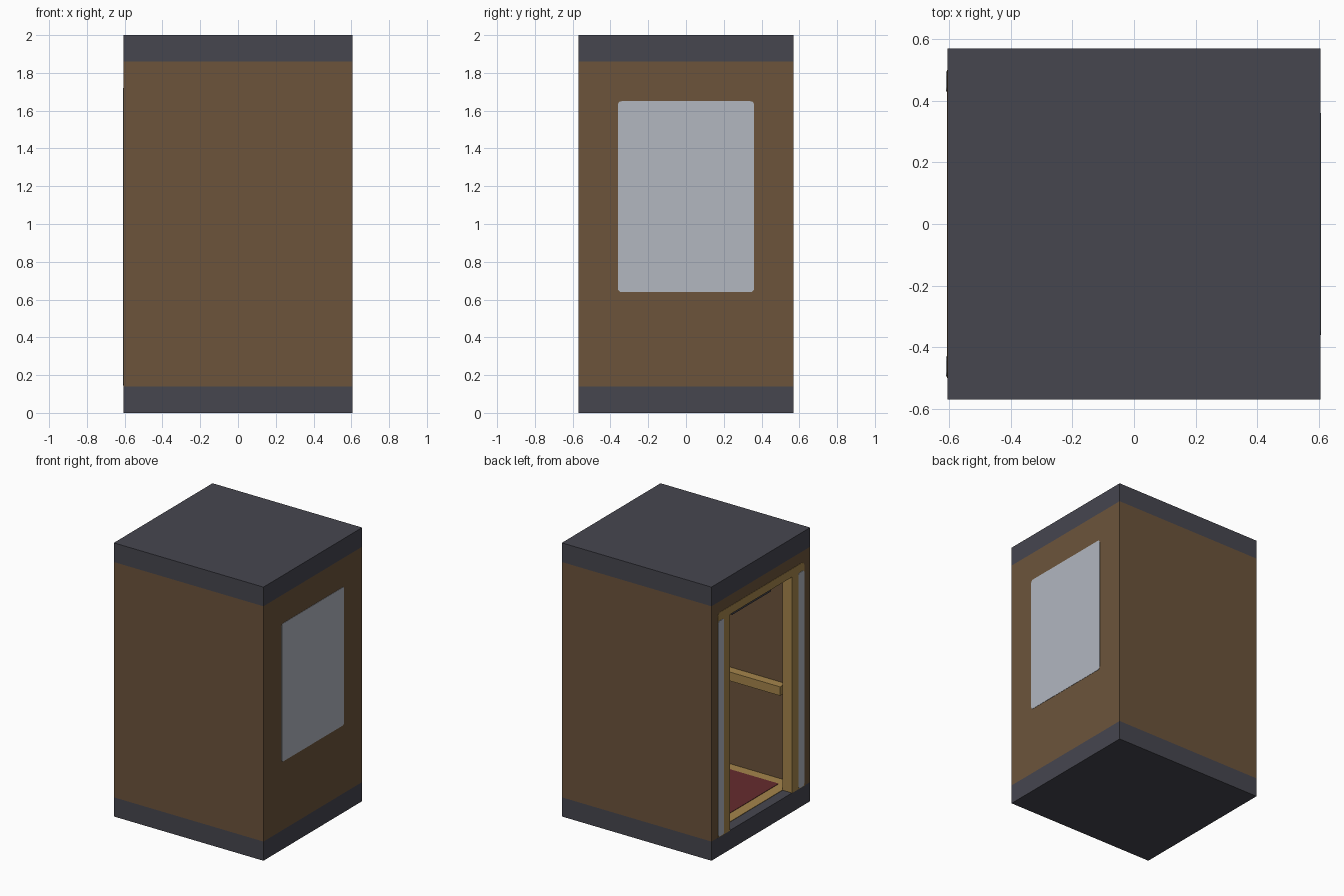
import bpy, bmesh, math

cube = bpy.data.objects.get("Cube")
if cube:
    bpy.data.objects.remove(cube, do_unlink=True)


def material(name, rgb):
    """Flat material from 0-255 display values."""
    lin = [((c / 255 + 0.055) / 1.055) ** 2.4 for c in rgb] + [1.0]
    m = bpy.data.materials.new(name)
    m.use_nodes = True
    m.diffuse_color = lin
    m.node_tree.nodes["Principled BSDF"].inputs["Base Color"].default_value = lin
    return m


WOOD = material("wood brown", (108, 84, 59))
SLATE = material("slate grey", (70, 70, 79))
STEEL = material("pale steel", (178, 183, 192))
GOLD = material("brass gold", (165, 133, 75))
RED = material("carpet red", (101, 43, 46))


def finish(name, bm, mat):
    bmesh.ops.recalc_face_normals(bm, faces=bm.faces)
    mesh = bpy.data.meshes.new(name)
    bm.to_mesh(mesh)
    bm.free()
    mesh.materials.append(mat)
    ob = bpy.data.objects.new(name, mesh)
    bpy.context.collection.objects.link(ob)
    return ob


def box(name, mat, x, y, z):
    """Box from (min, max) ranges."""
    bm = bmesh.new()
    bmesh.ops.create_cube(bm, size=1)
    for v in bm.verts:
        v.co = [(r[0] + r[1]) / 2 + c * (r[1] - r[0]) for c, r in zip(v.co, (x, y, z))]
    return finish(name, bm, mat)


def plate(name, mat, points, x0, x1):
    """Extrude a (y, z) outline between two x positions."""
    bm = bmesh.new()
    face = bm.faces.new([bm.verts.new((x0, y, z)) for y, z in points])
    new = bmesh.ops.extrude_face_region(bm, geom=[face])["geom"]
    bmesh.ops.translate(bm, vec=(x1 - x0, 0, 0),
                        verts=[g for g in new if isinstance(g, bmesh.types.BMVert)])
    return finish(name, bm, mat)


def arc(cy, cz, r, start):
    """Quarter-circle corner, counter-clockwise from start degrees."""
    return [(cy + r * math.cos(math.radians(start + 22.5 * i)),
             cz + r * math.sin(math.radians(start + 22.5 * i))) for i in range(5)]


def rounded(y0, y1, z0, z1, r):
    return (arc(y1 - r, z1 - r, r, 0) + arc(y0 + r, z1 - r, r, 90)
            + arc(y0 + r, z0 + r, r, 180) + arc(y1 - r, z0 + r, r, 270))


HX, HY = 0.605, 0.57            # outer half sizes
T = 0.075                       # wall thickness
IX, IY = HX - T, HY - T         # inner half sizes
Z0, Z1 = 0.14, 1.86             # cabin floor and ceiling
DOOR, POST, TRIM = 0.36, 0.43, 0.50
LINTEL, TOP = 1.72, 1.78

# Base and roof slabs
box("base_slab", SLATE, (-HX, HX), (-HY, HY), (0, Z0))
box("roof_slab", SLATE, (-HX, HX), (-HY, HY), (Z1, 2))

# Solid walls
box("front_wall", WOOD, (-HX, HX), (-HY, -IY), (Z0, Z1))
box("back_wall", WOOD, (-HX, HX), (IY, HY), (Z0, Z1))
box("window_wall", WOOD, (IX, HX), (-IY, IY), (Z0, Z1))

# Door wall around the opening
box("door_wall_header", WOOD, (-HX, -IX), (-IY, IY), (TOP, Z1))
for side, s in (("front", -1), ("back", 1)):
    box(side + "_door_wall", WOOD, (-HX, -IX), sorted((s * POST, s * IY)), (Z0, TOP))
    box(side + "_door_post", GOLD, (-HX, -IX), sorted((s * DOOR, s * POST)), (Z0, LINTEL))
    y0, y1 = sorted((s * POST, s * (TRIM - 0.005)))
    plate(side + "_door_strip", STEEL, rounded(y0, y1, Z0 + 0.005, LINTEL, 0.015),
          -HX, -HX - 0.005)
    # Handrails along the cabin side walls
    box(side + "_handrail", GOLD, (-0.46, 0.46), sorted((s * 0.43, s * IY)), (0.785, 0.85))
box("door_lintel", GOLD, (-HX, -IX), (-POST, POST), (LINTEL, TOP))

# Thin arch trim with rounded top corners
R = 0.03
arch = (arc(TRIM - R, TOP - R, R, 0) + arc(-TRIM + R, TOP - R, R, 90)
        + [(-TRIM, Z0), (-DOOR, Z0), (-DOOR, LINTEL), (DOOR, LINTEL), (DOOR, Z0), (TRIM, Z0)])
plate("door_trim", GOLD, arch, -HX, -HX - 0.002)

# Sign plate over the door, inside the cabin
box("door_sign", SLATE, (-IX, -IX + 0.02), (-0.225, 0.225), (1.645, 1.76))

# Window panes on both sides of the wall
pane = rounded(-0.36, 0.36, 0.64, 1.65, 0.018)
plate("outer_window", STEEL, pane, HX, HX + 0.002)
plate("inner_window", STEEL, pane, IX, IX - 0.002)

# Floor border and carpet
box("floor_border", GOLD, (-IX, IX), (-IY, IY), (Z0, Z0 + 0.003))
box("carpet", RED, (-0.455, 0.455), (-0.42, 0.42), (Z0, Z0 + 0.006))
